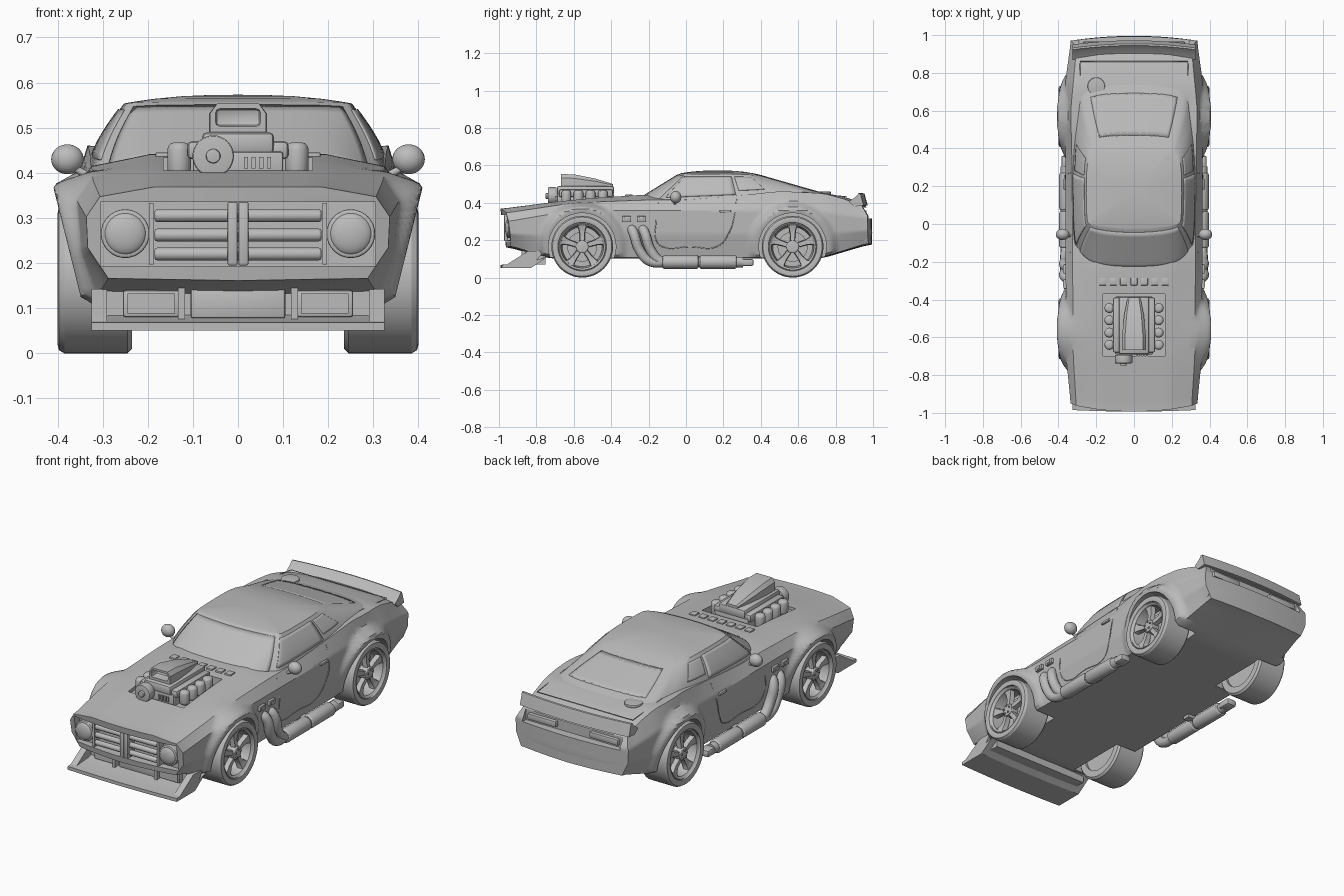
import bpy, bmesh, math
from mathutils import Vector, Matrix

cube = bpy.data.objects.get("Cube")
if cube:
    bpy.data.objects.remove(cube)

grey = bpy.data.materials.new("plain grey")
grey.use_nodes = True
grey.diffuse_color = (0.5, 0.5, 0.5, 1)
grey.node_tree.nodes["Principled BSDF"].inputs["Base Color"].default_value = grey.diffuse_color
made = []


def finish(name, bm):
    bmesh.ops.recalc_face_normals(bm, faces=bm.faces)
    data = bpy.data.meshes.new(name)
    bm.to_mesh(data)
    bm.free()
    data.materials.append(grey)
    ob = bpy.data.objects.new(name, data)
    bpy.context.collection.objects.link(ob)
    made.append(ob)
    return ob


def loft(name, rows, closed=True, caps=True):
    bm = bmesh.new()
    rings = [[bm.verts.new(p) for p in row] for row in rows]
    n = len(rings[0])
    for a, b in zip(rings, rings[1:]):
        for i in range(n if closed else n - 1):
            j = (i + 1) % n
            bm.faces.new((a[i], a[j], b[j], b[i]))
    if caps:
        bm.faces.new(rings[0])
        bm.faces.new(rings[-1])
    return finish(name, bm)


def box(name, lo, hi, bevel=0.0, tilt=0.0):
    lo, hi = Vector(lo), Vector(hi)
    bm = bmesh.new()
    bmesh.ops.create_cube(bm, size=1)
    bmesh.ops.scale(bm, vec=hi - lo, verts=bm.verts)
    if bevel:
        bmesh.ops.bevel(bm, geom=bm.edges[:], offset=bevel, segments=2, profile=0.5, affect='EDGES')
    bmesh.ops.transform(bm, matrix=Matrix.Translation((lo + hi) / 2) @ Matrix.Rotation(tilt, 4, 'X'), verts=bm.verts)
    return finish(name, bm)


def rod(name, centre, radius, length, axis, bevel=0.0, sides=32):
    bm = bmesh.new()
    bmesh.ops.create_cone(bm, cap_ends=True, segments=sides, radius1=radius, radius2=radius, depth=length)
    if bevel:
        rims = [e for e in bm.edges if abs(e.verts[0].co.z - e.verts[1].co.z) < 1e-5]
        bmesh.ops.bevel(bm, geom=rims, offset=bevel, segments=3, profile=0.5, affect='EDGES')
    turn = Vector((0, 0, 1)).rotation_difference(Vector(axis)).to_matrix().to_4x4()
    bmesh.ops.transform(bm, matrix=Matrix.Translation(centre) @ turn, verts=bm.verts)
    return finish(name, bm)


def ball(name, centre, size):
    bm = bmesh.new()
    bmesh.ops.create_uvsphere(bm, u_segments=24, v_segments=16, radius=1)
    bmesh.ops.transform(bm, matrix=Matrix.Translation(centre) @ Matrix.Diagonal((*size, 1)), verts=bm.verts)
    return finish(name, bm)


def tube(name, points, radius):
    data = bpy.data.curves.new(name, 'CURVE')
    data.dimensions = '3D'
    data.bevel_depth, data.bevel_resolution, data.use_fill_caps = radius, 4, True
    line = data.splines.new('BEZIER')
    line.bezier_points.add(len(points) - 1)
    for knot, p in zip(line.bezier_points, points):
        knot.co = p
        knot.handle_left_type = knot.handle_right_type = 'AUTO'
    data.materials.append(grey)
    bpy.context.collection.objects.link(bpy.data.objects.new(name, data))


def sweep(name, profile, half, bow, steps=16):
    xs = [half * (2 * i / steps - 1) for i in range(steps + 1)]
    return loft(name, [[(x, y + bow * (1 - (x / half) ** 2), z) for y, z in profile] for x in xs])


def cut(target, cutter):
    mod = target.modifiers.new("cut", 'BOOLEAN')
    mod.object, mod.solver = cutter, 'EXACT'
    bpy.context.view_layer.objects.active = target
    bpy.ops.object.modifier_apply(modifier=mod.name)
    made.remove(cutter)
    bpy.data.objects.remove(cutter)


def along(y, table):
    """Piecewise value with softened corners."""
    def at(q):
        if q <= table[0][0]:
            return table[0][1]
        for (a, va), (b, vb) in zip(table, table[1:]):
            if q <= b:
                return va + (vb - va) * (q - a) / (b - a)
        return table[-1][1]
    return sum(at(y + d * 0.02) for d in (-2, -1, 0, 1, 2)) / 5


def smooth(f):
    f = max(0, min(1, f))
    return f * f * (3 - 2 * f)


# Body shape tables: value along the length
AXLES, HUB = (-0.555, 0.57), 0.165
TOP = [(-.96, .367), (-.7, .405), (-.5, .425), (-.22, .443), (0, .43), (.5, .45), (.72, .457), (.88, .43), (.96, .40)]
SHOULDER = [(-.96, .345), (-.6, .40), (-.2, .415), (0, .415), (.3, .44), (.5, .462), (.75, .45), (.9, .415), (.96, .385)]
SHOULDER_X = [(-.96, .305), (-.7, .322), (.3, .328), (.6, .335), (.96, .305)]
WIDE = [(-.96, .335), (-.7, .36), (.75, .365), (.96, .335)]
WIDE_Z = [(-.96, .30), (-.6, .36), (.7, .36), (.96, .32)]
FLOOR = [(-.96, .17), (-.735, .107), (.725, .107), (.97, .185)]
FLOOR_X = [(-.96, .285), (-.7, .33), (.7, .33), (.96, .30)]


def section(y):
    zt, zs, xs, xw, zw, zb, xb = (along(y, t) for t in (TOP, SHOULDER, SHOULDER_X, WIDE, WIDE_Z, FLOOR, FLOOR_X))
    keys = [(0, zt), (0.6 * xs, zt), (xs, zs), (xw, zw), (xw * 0.99, (zw + zb) / 2), (xb, zb), (0, zb - 0.005)]
    pts = []
    for k, steps in enumerate((4, 4, 6, 8, 8, 6)):
        (xa, za), (xc, zc) = keys[k], keys[k + 1]
        for i in range(steps):
            x, z = xa + (xc - xa) * i / steps, za + (zc - za) * i / steps
            if 2 <= k <= 4:  # flares over the wheels
                s = max(smooth((0.245 - math.hypot(y - w, z - HUB)) / 0.045) for w in AXLES)
                x += s * max(0, 0.411 - 0.25 * max(0, 0.375 - z) - x)
            pts.append((x, z))
    return pts + [keys[-1]]


def bent(x, y, z):
    w = max(0, (abs(y) - 0.6) / 0.36) ** 2
    round_x = 1 - (x / 0.34) ** 2
    if y < 0:
        return (x, y + w * (0.15 * (0.36 - z) - 0.035 * round_x), z)
    return (x, y + w * (0.022 * round_x - 0.6 * max(0, z - 0.33)), z)


def ring(y, scale=1.0):
    half = section(y)
    mid = (half[0][1] + half[-1][1]) / 2
    full = half + [(-x, z) for x, z in half[-2:0:-1]]
    return [bent(x * scale, y, mid + (z - mid) * scale) for x, z in full]


ENDS = (0.02, 0.3, 0.55, 0.8, 0.95)
rows = [ring(-0.957, s) for s in ENDS] + [ring(-0.957 + 1.927 * i / 150) for i in range(151)]
body = loft("body", rows + [ring(0.97, s) for s in reversed(ENDS)])
for side in (-1, 1):
    for y in AXLES:
        cut(body, rod("wheel_well", (side * 0.35, y, HUB), 0.18, 0.28, (1, 0, 0), sides=64))
cut(body, box("grille_recess", (-.305, -1.1, .193), (.305, -.915, .335)))
cut(body, box("tail_recess", (-.29, .948, .315), (.29, 1.1, .375)))
cut(body, box("hood_opening", (-.165, -.70, .39), (.165, -.37, .6)))

# Cabin: belt outline and roof outline, half each
BELT = [(0, -.245, .425), (.2, -.23, .42), (.295, -.155, .40), (.325, -.06, .40), (.33, .35, .42), (.305, .6, .44), (.25, .75, .44), (0, .78, .44)]
ROOF = [(0, -.03, .557), (.15, -.02, .557), (.23, 0, .555), (.25, .05, .553), (.25, .28, .553), (.225, .38, .545), (.18, .42, .54), (0, .43, .54)]


def spline(pts, t):
    pts = [Vector(p) for p in pts]
    flip = Vector((-1, 1, 1))
    pts = [pts[1] * flip] + pts + [pts[-2] * flip]
    i = min(int(t), len(pts) - 4)
    f = t - i
    a, b, c, d = pts[i:i + 4]
    return b + (c - a) * f / 2 + (a * 2 - b * 5 + c * 4 - d) * f * f / 2 + (b * 3 - a - c * 3 + d) * f ** 3 / 2


def cabin_at(t, v, side=1):
    if t < 0:
        t, side = -t, -side
    p = spline(BELT, t).lerp(spline(ROOF, t), v)
    return Vector((side * p.x * (1 + 0.03 * math.sin(math.pi * v)), p.y, p.z))


loop = [(i / 6, 1) for i in range(43)] + [(i / 6, -1) for i in range(41, 0, -1)]
rows = [[cabin_at(t, v / 8, s) for t, s in loop] for v in range(9)]
for s in (0.97, 0.9, 0.75, 0.5, 0.25, 0.02):
    rows.append([(p.x * s, 0.17 + (p.y - 0.17) * s, p.z + (0.573 - p.z) * (1 - s ** 2.5)) for p in rows[8]])
loft("cabin", rows)


def glass(name, t0, t1, v0, v1, side=1):
    grid = [[cabin_at(t0 + (t1 - t0) * i / 20, v0 + (v1 - v0) * j / 8, side) for i in range(21)] for j in range(9)]
    ob = loft(name, grid, closed=False, caps=False)
    mod = ob.modifiers.new("thickness", 'SOLIDIFY')
    mod.thickness, mod.offset = 0.007, 0


glass("windshield", -1.9, 1.9, 0.05, 0.93)
rear = [[(-1 if i < 10 else 1, 7 - abs(i - 10) / 10 * 0.95) for i in range(21)]][0]
pane = loft("rear_window", [[cabin_at(t, 0.25 + j * 0.08, s) for s, t in rear] for j in range(9)], False, False)
pane.modifiers.new("thickness", 'SOLIDIFY').thickness = 0.004


def side_x(y, z):
    pts = section(y)[8:]
    for (xa, za), (xb, zb) in zip(pts, pts[1:]):
        if zb <= z <= za and za > zb:
            return xa + (xb - xa) * (za - z) / (za - zb)
    return pts[0][0]


def lathe(name, profile, side, y):
    turns = [2 * math.pi * i / 64 for i in range(65)]
    rows = [[(side * x, y + r * math.cos(a), HUB + r * math.sin(a)) for x, r in profile] for a in turns]
    ob = loft(name, rows, True, False)
    bm = bmesh.new()
    bm.from_mesh(ob.data)
    bmesh.ops.remove_doubles(bm, verts=bm.verts, dist=1e-5)
    bmesh.ops.recalc_face_normals(bm, faces=bm.faces)
    bm.to_mesh(ob.data)
    bm.free()


TYRE = [(.235, .12), (.235, .155), (.245, .165), (.385, .165), (.397, .158), (.4, .145), (.396, .13), (.38, .125)]
RIM = [(.25, .001), (.25, .122), (.388, .13), (.394, .124), (.385, .114), (.32, .106), (.32, .001)]
for side in (-1, 1):
    tag = "left" if side > 0 else "right"
    for end, y in zip(("front", "rear"), AXLES):
        name = f"{end}_{tag}_"
        lathe(name + "tyre", TYRE, side, y)
        lathe(name + "rim", RIM, side, y)
        rod(name + "brake_disc", (side * .325, y, HUB), 0.08, 0.02, (1, 0, 0))
        rod(name + "hub", (side * .362, y, HUB), 0.034, 0.05, (1, 0, 0), 0.006)
        for k in range(5):
            a = math.pi / 2 + k * math.tau / 5
            out, across = Vector((0, math.cos(a), math.sin(a))), Vector((0, -math.sin(a), math.cos(a)))
            rows = []
            for r, w, x in ((.02, .013, .382), (.07, .015, .374), (.1, .022, .378), (.118, .036, .384)):
                c = Vector((0, y, HUB)) + out * r
                rows.append([c + across * q * w + Vector((side * (x - d), 0, 0)) for q, d in ((-1, .025), (-.8, 0), (.8, 0), (1, .025))])
            loft(name + "spoke", rows)
            rod(name + "wheel_nut", Vector((side * .388, y, HUB)) + out * 0.022, 0.005, 0.012, (1, 0, 0), sides=6)

    # Side glass, mirror, door details and fender vents
    glass(tag + "_door_window", 2.35, 3.8, 0.2, 0.9, side)
    glass(tag + "_quarter_window", 3.86, 4.4, 0.35, 0.88, side)
    ball(tag + "_mirror", (side * .378, -.055, .43), (.036, .03, .033))
    tube(tag + "_mirror_stem", [(side * .335, -.06, .395), (side * .36, -.06, .41), (side * .375, -.06, .425)], 0.008)
    seam = [(-.15, .40), (-.16, .3), (-.16, .2), (-.13, .167), (.02, .165), (.17, .168), (.23, .24), (.26, .34), (.27, .42)]
    tube(tag + "_door_seam", [(side * side_x(y, z), y, z) for y, z in seam], 0.0025)
    handle = side * side_x(.21, .355)
    box(tag + "_door_handle", (handle - .01, .18, .348), (handle + .01, .24, .362), 0.004)
    for y in (-.318, -.238):
        x = side * (side_x(y, .31) + 0.002)
        box(tag + "_fender_vent", (x - .012, y - .025, .3), (x + .012, y + .025, .328), 0.004)
        box(tag + "_vent_slat", (x - .015, y - .014, .307), (x + .015, y + .014, .321), 0.003)

    # Side exhaust
    for y in (-.295, -.235):
        tube(tag + "_header_pipe", [(side * .335, y, .265), (side * .362, y + .012, .245), (side * .366, y + .05, .14), (side * .362, y + .1, .088), (side * .36, y + .2, .082)], 0.026)
    for y0, y1 in ((-.125, .066), (.074, .27)):
        rod(tag + "_muffler", (side * .36, (y0 + y1) / 2, .083), .036, y1 - y0, (0, 1, 0), 0.008)
    rod(tag + "_muffler_core", (side * .36, .08, .083), .028, .45, (0, 1, 0))
    box(tag + "_exhaust_tip", (side * .355 - .03, .285, .062), (side * .355 + .03, .362, .1), 0.012)
    box(tag + "_muffler_bracket", (side * .32 - .03, .05, .09), (side * .32 + .03, .09, .115))

    # Lamps, front duct and splitter fin
    rod(tag + "_headlight_ring", (side * .25, -.935, .265), .054, .04, (0, 1, 0), 0.006)
    ball(tag + "_headlight", (side * .25, -.95, .265), (.047, .018, .047))
    lamp = sorted((side * .1, side * .27))
    box(tag + "_taillight", (lamp[0], .93, .328), (lamp[1], .966, .36), 0.005)
    duct = sorted((side * .13, side * .255))
    box(tag + "_front_duct", (duct[0], -.86, .08), (duct[1], -.8, .14), 0.006)
    box(tag + "_duct_mesh", (duct[0] + .01, -.864, .088), (duct[1] - .01, -.85, .132))
    fin = [(-.985, .05), (-.95, .075), (-.845, .142), (-.76, .142), (-.83, .05)]
    loft(tag + "_splitter_fin", [[(side * x, y, z) for y, z in fin] for x in (.29, .325)])

# Grille
for z in (.22, .262, .305):
    rod("grille_bar", (0, -.945, z), .014, .37, (1, 0, 0), 0.006)
for x in (-.012, .012):
    box("grille_post", (x - .011, -.972, .195), (x + .011, -.91, .335), 0.003)
for x in (-.192, .192):
    box("grille_side", (x - .005, -.955, .197), (x + .005, -.91, .333))

# Front splitter and rear spoiler
sweep("front_splitter", [(-.985, .05), (-.985, .068), (-.85, .078), (-.74, .112), (-.83, .05)], .325, -.008)
box("radiator_panel", (-.105, -.865, .078), (.105, -.79, .142), 0.005)
for x in (-.125, .125):
    box("radiator_bracket", (x - .008, -.88, .075), (x + .008, -.79, .145))
box("splitter_support", (-.29, -.835, .07), (.29, -.75, .15))
sweep("rear_spoiler", [(.87, .405), (.905, .43), (.923, .451), (.932, .449), (.95, .385), (.9, .38)], .325, .022)
sweep("rear_bumper", [(.955, .195), (.968, .2), (.974, .24), (.968, .302), (.95, .306)], .312, .022)

# Hood and deck details
for i in range(7):
    x = -.165 + i * .055
    box("cowl_vent", (x - .018, -.325, .43), (x + .018, -.285, .445), 0.003)
rod("fuel_cap", (-.2, .73, .452), .046, .014, (0, 0, 1), 0.003)
deck = [(-.29, .62, .458), (-.285, .86, .432), (.285, .86, .432), (.29, .62, .458)]
for a, b in zip(deck, deck[1:]):
    tube("deck_seam", [a, b], 0.002)

# Engine
box("engine_block", (-.1, -.69, .38), (.1, -.385, .447), 0.006)
box("blower", (-.08, -.69, .44), (.08, -.385, .49), 0.012)
scoop = [(-.668, .062, .553), (-.6, .064, .552), (-.48, .052, .528), (-.39, .034, .5)]
outline = ((-1, 0), (-1, .7), (-.75, 1), (.75, 1), (1, .7), (1, 0))
intake = loft("air_scoop", [[(x * w, y, .482 + (z - .482) * q) for x, q in outline] for y, w, z in scoop])
cut(intake, box("scoop_mouth", (-.05, -.7, .503), (.05, -.62, .542), 0.01))
for x in (-.09, .09):
    box("valve_cover", (x - .022, -.68, .43), (x + .022, -.39, .47), 0.01)
    for i in range(4):
        y = -.64 + i * .065
        rod("intake_stack", (x * 1.45, y, .43), .026, .075, (0, 0, 1), 0.016)
rod("drive_pulley", (-.055, -.715, .437), .046, .045, (0, 1, 0), 0.005)
rod("pulley_hub", (-.055, -.74, .437), .016, .02, (0, 1, 0), 0.003)
for i in range(4):
    box("blower_rib", (.013 + i * .017, -.7, .41), (.022 + i * .017, -.68, .435))

# Smooth shading with crisp edges
bpy.ops.object.select_all(action='DESELECT')
for ob in made:
    ob.select_set(True)
bpy.context.view_layer.objects.active = body
bpy.ops.object.shade_smooth_by_angle(angle=math.radians(30))
